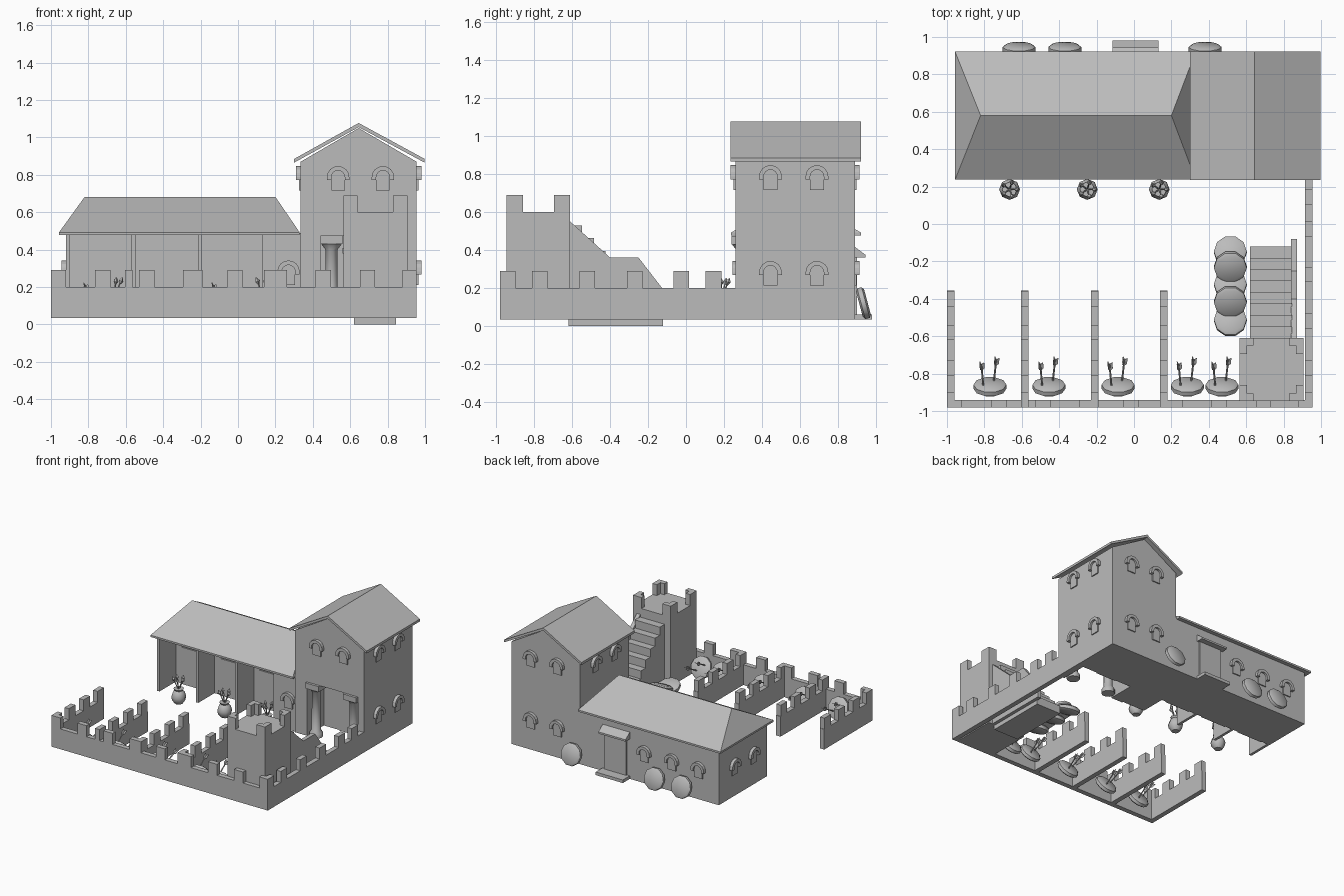
import bpy, bmesh, math
from mathutils import Matrix, Vector

old = bpy.data.objects.get("Cube")
if old:
    bpy.data.objects.remove(old)

stone = bpy.data.materials.new("stone_grey")
stone.use_nodes = True
GREY = (0.5, 0.5, 0.5, 1)
stone.diffuse_color = GREY
stone.node_tree.nodes["Principled BSDF"].inputs["Base Color"].default_value = GREY
BASE = 0.035


def finish(name, bm, matrix=None, smooth=False):
    bmesh.ops.recalc_face_normals(bm, faces=bm.faces)
    mesh = bpy.data.meshes.new(name)
    bm.to_mesh(mesh)
    bm.free()
    ob = bpy.data.objects.new(name, mesh)
    bpy.context.collection.objects.link(ob)
    mesh.materials.append(stone)
    if matrix:
        ob.matrix_world = matrix
    if smooth:
        bpy.ops.object.select_all(action='DESELECT')
        ob.select_set(True)
        bpy.context.view_layer.objects.active = ob
        bpy.ops.object.shade_smooth_by_angle(angle=math.radians(50))
    return ob


def add_box(bm, x0, x1, y0, y1, z0, z1):
    mid = Vector((x0 + x1, y0 + y1, z0 + z1)) / 2
    size = Matrix.Diagonal((x1 - x0, y1 - y0, z1 - z0, 1))
    bmesh.ops.create_cube(bm, size=1, matrix=Matrix.Translation(mid) @ size)


def box(name, *dims):
    bm = bmesh.new()
    add_box(bm, *dims)
    return finish(name, bm)


def prism(name, outline, axis, lo, hi, matrix=None):
    """Extrude a 2D outline: axis 'x' uses (y, z) points, 'y' uses (x, z)."""
    bm = bmesh.new()
    place = (lambda p: (lo, p[0], p[1])) if axis == 'x' else (lambda p: (p[0], lo, p[1]))
    face = bm.faces.new([bm.verts.new(place(p)) for p in outline])
    made = bmesh.ops.extrude_face_region(bm, geom=[face])["geom"]
    move = Vector((hi - lo, 0, 0)) if axis == 'x' else Vector((0, hi - lo, 0))
    bmesh.ops.translate(bm, vec=move, verts=[v for v in made if isinstance(v, bmesh.types.BMVert)])
    return finish(name, bm, matrix)


def lathe(name, profile, sides, matrix, smooth=True):
    bm = bmesh.new()
    rings = [[bm.verts.new((r * math.cos(math.tau * i / sides), r * math.sin(math.tau * i / sides), z))
              for i in range(sides)] for r, z in profile]
    for a, b in zip(rings, rings[1:]):
        for i in range(sides):
            j = (i + 1) % sides
            bm.faces.new((a[i], a[j], b[j], b[i]))
    bm.faces.new(rings[0])
    bm.faces.new(rings[-1])
    return finish(name, bm, matrix, smooth)


# Battlement walls, with merlons given as centres along the wall
def battlement(name, along, fixed, lo, hi, merlons, width=0.082):
    bm = bmesh.new()
    spans = [(lo, hi, BASE, 0.2)]
    spans += [(max(lo, m - width / 2), min(hi, m + width / 2), 0.2, 0.29) for m in merlons]
    for a, b, z0, z1 in spans:
        if along == 'x':
            add_box(bm, a, b, fixed, fixed + 0.04, z0, z1)
        else:
            add_box(bm, fixed, fixed + 0.04, a, b, z0, z1)
    finish(name, bm)


battlement("front_wall", 'x', -0.98, -1, 0.955, [-0.96 + 0.236 * i for i in range(8)] + [0.92])
battlement("right_wall", 'y', 0.915, -0.98, 0.27, [-0.94, -0.77, -0.52, -0.27, -0.025, 0.145])
for x in (-1, -0.605, -0.23, 0.14):
    battlement("lane_divider", 'y', x, -0.98, -0.355, [-0.94, -0.77, -0.58, -0.4])

# Corner turret with L-shaped corner merlons
TX, TY = (0.565, 0.905), (-0.945, -0.61)
box("turret", *TX, *TY, BASE, 0.6)
bm = bmesh.new()
for x, sx in zip(TX, (1, -1)):
    for y, sy in zip(TY, (1, -1)):
        for w, d in ((0.075, 0.04), (0.04, 0.085)):
            xs, ys = sorted((x, x + sx * w)), sorted((y, y + sy * d))
            add_box(bm, *xs, *ys, 0.6, 0.69)
finish("turret_merlons", bm)

# Staircase and its side wall
steps, run, rise = 8, 0.061, 0.066
outline = [(-0.12, 0)]
for i in range(steps):
    outline += [(-0.12 - i * run, (i + 1) * rise), (-0.12 - (i + 1) * run, (i + 1) * rise)]
outline += [(-0.62, steps * rise), (-0.62, 0)]
prism("stairs", outline, 'x', 0.62, 0.845)
prism("stair_side_wall", [(-0.61, BASE), (-0.61, 0.55), (-0.4, 0.36), (-0.25, 0.36),
                          (-0.08, 0.14), (-0.08, BASE)], 'x', 0.84, 0.872)

# Tall house: gabled outline with an open porch at the front
L, R, PEAK = 0.335, 0.955, (0.645, 1.05)
prism("tall_house_back", [(L, BASE), (L, 0.87), PEAK, (R, 0.87), (R, BASE)], 'y', 0.48, 0.89)
prism("tall_house_front", [(L, BASE), (L, 0.87), PEAK, (R, 0.87), (R, BASE), (0.9, BASE),
                           (0.9, 0.475), (0.44, 0.475), (0.44, BASE)], 'y', 0.26, 0.48)
prism("tall_house_roof", [(0.3, 0.865), (0.3, 0.885), (0.645, 1.077), (0.998, 0.885),
                          (0.998, 0.865), (0.645, 1.055)], 'y', 0.235, 0.922)
box("porch_door", 0.58, 0.76, 0.472, 0.49, BASE, 0.38)
box("porch_lintel", 0.56, 0.78, 0.45, 0.49, 0.38, 0.41)
for x in (0.5, 0.84):
    lathe("porch_column", [(0.05, BASE), (0.05, 0.07), (0.034, 0.09), (0.032, 0.4), (0.055, 0.43)],
          10, Matrix.Translation((x, 0.295, 0)))
    box("column_capital", x - 0.06, x + 0.06, 0.24, 0.35, 0.43, 0.475)

# Low house with stalls and a hipped roof
box("low_house", -0.92, 0.34, 0.48, 0.89, BASE, 0.49)
box("low_house_front_room", 0.13, 0.34, 0.27, 0.49, BASE, 0.49)
for x in (-0.92, -0.57, -0.215):
    box("stall_partition", x, x + 0.022, 0.27, 0.49, BASE, 0.49)
for x in (-0.73, -0.375, -0.025):
    box("stall_door", x - 0.115, x + 0.115, 0.472, 0.49, BASE, 0.335)
bm = bmesh.new()
eave = [(-0.957, 0.237), (0.33, 0.237), (0.33, 0.922), (-0.957, 0.922)]
low = [bm.verts.new((x, y, 0.477)) for x, y in eave]
mid = [bm.verts.new((x, y, 0.492)) for x, y in eave]
a, b = bm.verts.new((-0.82, 0.58, 0.682)), bm.verts.new((0.2, 0.58, 0.682))
bm.faces.new(low)
for i in range(4):
    j = (i + 1) % 4
    bm.faces.new((low[i], low[j], mid[j], mid[i]))
for f in ((mid[0], mid[1], b, a), (mid[1], mid[2], b), (mid[2], mid[3], a, b), (mid[3], mid[0], a)):
    bm.faces.new(f)
finish("low_house_roof", bm)

# Back door with sloping canopy and doorstep
box("back_door", -0.09, 0.11, 0.88, 0.9, BASE, 0.37)
prism("back_door_canopy", [(0.885, 0.42), (0.945, 0.375), (0.945, 0.36), (0.885, 0.36)], 'x', -0.115, 0.13)
box("back_doorstep", -0.115, 0.13, 0.88, 0.98, BASE, 0.06)


# Arched windows, built facing -y and then turned onto each wall
def window(x, y, z, turn):
    place = Matrix.Translation((x, y, z)) @ Matrix.Rotation(math.radians(turn), 4, 'Z')
    arcs = [math.pi * i / 8 for i in range(9)]
    outer = [(0.06 * math.cos(t), 0.06 * math.sin(t)) for t in arcs]
    inner = [(0.036 * math.cos(t), 0.036 * math.sin(t)) for t in arcs]
    ring = [(0.06, -0.015)] + outer + [(-0.06, -0.015), (-0.036, -0.015)] + inner[::-1] + [(0.036, -0.015)]
    prism("window_arch", ring, 'y', -0.025, 0.01, place)
    prism("window_pane", [(0.036, -0.07)] + inner + [(-0.036, -0.07)], 'y', -0.009, 0.01, place)


UP, DOWN = 0.787, 0.282
for y in (0.445, 0.69):
    window(R, y, UP, 90)
    window(R, y, DOWN, 90)
    window(L, y, UP, -90)
    window(-0.92, y, DOWN, -90)
for x in (0.535, 0.775):
    window(x, 0.26, UP, 0)
    window(x, 0.89, UP, 180)
    window(x, 0.89, DOWN, 180)
for x in (-0.74, -0.5, -0.25):
    window(x, 0.89, DOWN, 180)
window(0.27, 0.27, DOWN, 0)


# Round straw targets; tilt turns the face from straight up towards +y
def target(x, y, z, tilt, arrows=()):
    place = Matrix.Translation((x, y, z)) @ Matrix.Rotation(math.radians(-tilt), 4, 'X')
    lathe("target", [(0.072, -0.022), (0.088, -0.012), (0.088, 0.012), (0.072, 0.022)], 10, place)
    for ax, ay, lean in arrows:
        spot = place @ Matrix.Translation((ax, ay, 0.01)) @ Matrix.Rotation(lean, 4, 'Y')
        lathe("arrow_shaft", [(0.005, 0), (0.005, 0.14)], 6, spot)
        for k in range(3):
            fin = spot @ Matrix.Rotation(math.tau * k / 3, 4, 'Z')
            prism("arrow_fletching", [(0, 0.1), (0.016, 0.115), (0.016, 0.15), (0, 0.14)],
                  'y', -0.002, 0.002, fin)


for x in (-0.77, -0.455, -0.085, 0.285, 0.47):
    target(x, -0.87, 0.115, 62, [(-0.035, -0.025, -0.08), (0.02, 0.03, 0.1)])
for x in (-0.615, -0.37, 0.38):
    target(x, 0.935, 0.12, 75)
for i, y in enumerate((-0.15, -0.23, -0.325, -0.415, -0.515)):
    target(0.515, y, 0.085 + 0.03 * (i % 2), (18, -22)[i % 2])

# Flower pots in front of the stalls
for x in (-0.665, -0.25, 0.135):
    lathe("flower_pot", [(0.03, BASE), (0.05, 0.06), (0.056, 0.09), (0.045, 0.125), (0.03, 0.14),
                         (0.04, 0.155)], 8, Matrix.Translation((x, 0.185, 0)))
    for k in range(5):
        lean = (Matrix.Translation((x, 0.185, 0.14)) @ Matrix.Rotation(math.tau * k / 5, 4, 'Z')
                @ Matrix.Rotation(0.4, 4, 'Y'))
        lathe("flower_stem", [(0.004, 0), (0.004, 0.08), (0.014, 0.1), (0.003, 0.12)], 5, lean, False)
